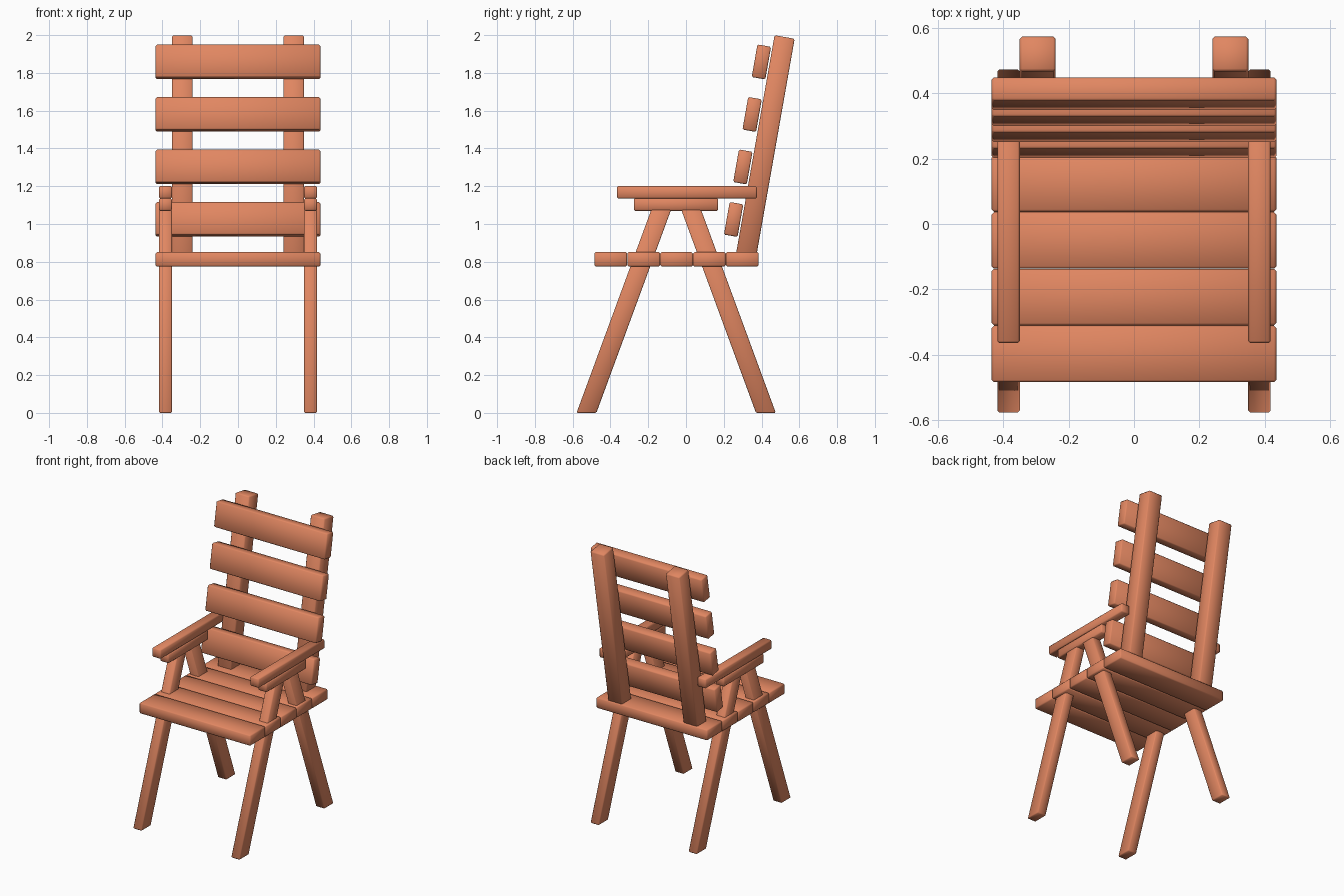
import bpy, bmesh
from math import radians, sin, cos, tan
from mathutils import Matrix

if "Cube" in bpy.data.objects:
    bpy.data.objects.remove(bpy.data.objects["Cube"])

wood = bpy.data.materials.new("painted_wood")
wood.diffuse_color = (0.75, 0.24, 0.12, 1)
wood.use_nodes = True
wood.node_tree.nodes["Principled BSDF"].inputs["Base Color"].default_value = wood.diffuse_color


def plank(name, center, size, tilt=0.0, shear=0.0, bevel=0.007):
    """Soft-edged box, tilted about x or sheared along y."""
    bm = bmesh.new()
    bmesh.ops.create_cube(bm, size=1)
    bmesh.ops.scale(bm, vec=size, verts=bm.verts)
    for v in bm.verts:
        v.co.y += v.co.z * shear
    bmesh.ops.bevel(bm, geom=list(bm.edges), offset=bevel, segments=1,
                    affect='EDGES')
    bm.transform(Matrix.Rotation(tilt, 4, 'X'))
    bmesh.ops.recalc_face_normals(bm, faces=bm.faces)
    mesh = bpy.data.meshes.new(name)
    bm.to_mesh(mesh)
    bm.free()
    for p in mesh.polygons:
        p.use_smooth = True
    obj = bpy.data.objects.new(name, mesh)
    obj.location = center
    mesh.materials.append(wood)
    bpy.context.collection.objects.link(obj)
    return obj


# Seat boards
for i in range(5):
    plank(f"seat_slat_{i + 1}", (0, -0.398 + 0.174 * i, 0.813),
          (0.872, 0.173, 0.076))

# Backrest boards, leaning back with the posts
LEAN = radians(10)
for i in range(4):
    plank(f"back_slat_{i + 1}", (0, 0.252 + 0.0490 * i, 1.024 + 0.278 * i),
          (0.872, 0.073, 0.175), tilt=-LEAN)

# Mirrored side parts
SLOPE = tan(radians(20.2))
LEG_H = 1.075
POST_L = 1.19
for side, s in (("left", -1), ("right", 1)):
    # Back post, placed from its top centre
    plank(f"{side}_back_post",
          (s * 0.295, 0.522 - sin(LEAN) * POST_L / 2,
           1.99 - cos(LEAN) * POST_L / 2),
          (0.11, 0.108, POST_L), tilt=-LEAN)
    # Splayed legs with level-cut ends
    for name, y0, d in (("front", -0.527, 1), ("rear", 0.423, -1)):
        plank(f"{side}_{name}_leg",
              (s * 0.384, y0 + d * SLOPE * LEG_H / 2, LEG_H / 2),
              (0.069, 0.105, LEG_H), shear=d * SLOPE, bevel=0.006)
    # Arm support and armrest
    plank(f"{side}_arm_support", (s * 0.384, -0.053, 1.103),
          (0.069, 0.447, 0.066))
    plank(f"{side}_armrest", (s * 0.384, 0.005, 1.168),
          (0.069, 0.740, 0.066))
